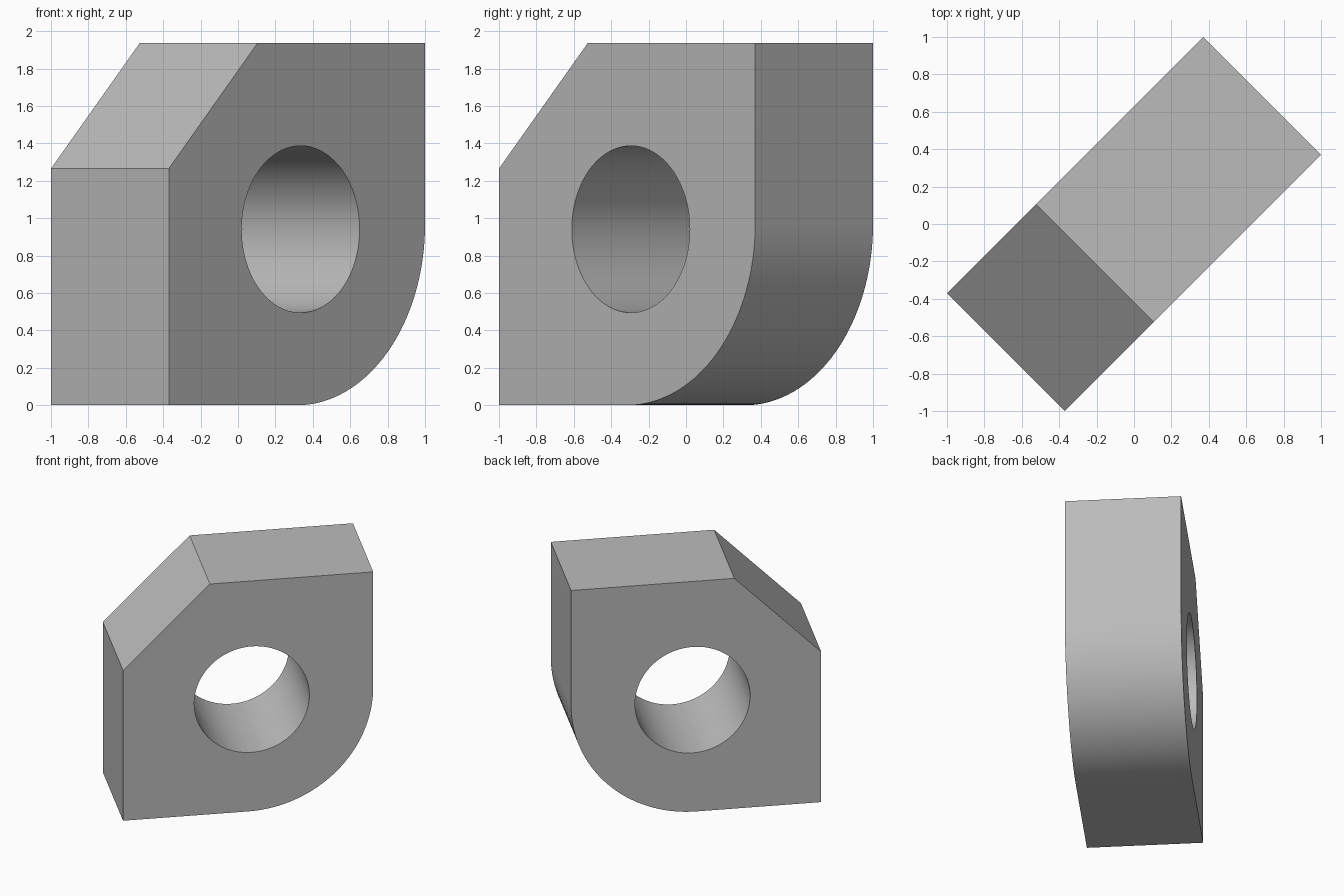
import bpy
import bmesh
from math import cos, sin, pi, radians

if "Cube" in bpy.data.objects:
    bpy.data.objects.remove(bpy.data.objects["Cube"], do_unlink=True)

HALF = 0.969          # half of the block's width, also the corner radius
HEIGHT = 1.938
THICK = 0.891
CHAMFER = 0.673
ARC_STEPS = 32

grey = bpy.data.materials.new("plain grey")
grey.use_nodes = True
colour = (0.5, 0.5, 0.5, 1)
grey.diffuse_color = colour
grey.node_tree.nodes["Principled BSDF"].inputs["Base Color"].default_value = colour

# Block outline: square with one chamfered and one rounded corner
outline = [(HALF, HEIGHT), (HALF - 2 * HALF + CHAMFER, HEIGHT),
           (-HALF, HEIGHT - CHAMFER), (-HALF, 0)]
for i in range(ARC_STEPS + 1):
    a = -pi / 2 + pi / 2 * i / ARC_STEPS
    outline.append((HALF * cos(a), HALF + HALF * sin(a)))

bm = bmesh.new()
face = bm.faces.new([bm.verts.new((x, -THICK / 2, z)) for x, z in outline])
extruded = bmesh.ops.extrude_face_region(bm, geom=[face])["geom"]
moved = [v for v in extruded if isinstance(v, bmesh.types.BMVert)]
bmesh.ops.translate(bm, verts=moved, vec=(0, THICK, 0))
bmesh.ops.recalc_face_normals(bm, faces=bm.faces)
mesh = bpy.data.meshes.new("drilled_block")
bm.to_mesh(mesh)
bm.free()
mesh.materials.append(grey)
block = bpy.data.objects.new("drilled_block", mesh)
bpy.context.collection.objects.link(block)

# Round through hole
bpy.ops.mesh.primitive_cylinder_add(vertices=96, radius=0.446, depth=2 * THICK,
                                    location=(0.028, 0, 0.941),
                                    rotation=(radians(90), 0, 0))
cutter = bpy.context.object
cutter.name = "hole_cutter"
cutter.hide_render = True
cutter.data.materials.append(grey)

hole = block.modifiers.new("hole", "BOOLEAN")
hole.operation = "DIFFERENCE"
hole.solver = "EXACT"
hole.object = cutter
bpy.ops.object.select_all(action="DESELECT")
block.select_set(True)
bpy.context.view_layer.objects.active = block
bpy.ops.object.modifier_apply(modifier="hole")
bpy.data.objects.remove(cutter, do_unlink=True)

# Smooth the curved walls, then stand the block diagonally
bpy.ops.object.shade_smooth_by_angle(angle=radians(30))
block.rotation_euler.z = radians(45)
